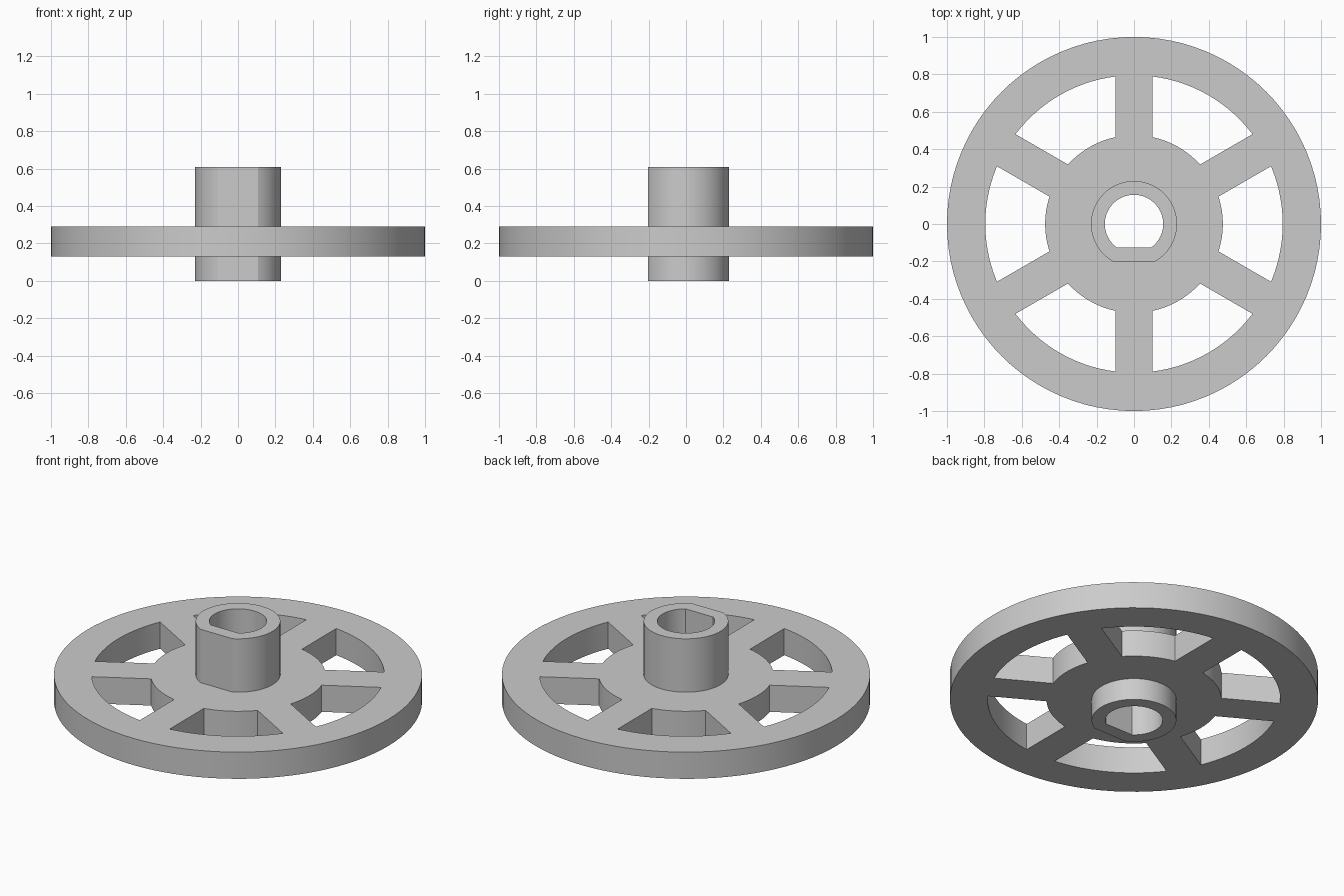
import bpy
import math

if "Cube" in bpy.data.objects:
    bpy.data.objects.remove(bpy.data.objects["Cube"], do_unlink=True)

grey = bpy.data.materials.new("plain grey")
grey.use_nodes = True
colour = (0.6, 0.6, 0.6, 1)
grey.diffuse_color = colour
grey.node_tree.nodes["Principled BSDF"].inputs["Base Color"].default_value = colour


def arc(radius, start, end, steps):
    """Points along a circular arc, both ends included."""
    angles = [start + (end - start) * i / steps for i in range(steps + 1)]
    return [(radius * math.cos(a), radius * math.sin(a)) for a in angles]


def d_outline(radius, flat):
    """Circle cut by a flat on its front side."""
    half = math.acos(flat / radius)
    return arc(radius, half - math.pi / 2, 3 * math.pi / 2 - half, 64)


def window(inner, outer, half_width, middle):
    """Opening between two spokes with parallel sides."""
    def side(radius):
        return math.pi / 6 - math.asin(half_width / radius)
    far, near = side(outer), side(inner)
    return (arc(outer, middle - far, middle + far, 14)
            + arc(inner, middle + near, middle - near, 12))


def extruded(name, outlines, bottom, top):
    """Fill nested outlines and extrude them into a solid."""
    curve = bpy.data.curves.new(name, "CURVE")
    curve.dimensions = "2D"
    curve.fill_mode = "BOTH"
    curve.extrude = (top - bottom) / 2
    for points in outlines:
        spline = curve.splines.new("POLY")
        spline.points.add(len(points) - 1)
        for point, (x, y) in zip(spline.points, points):
            point.co = (x, y, 0, 1)
        spline.use_cyclic_u = True
    obj = bpy.data.objects.new(name, curve)
    bpy.context.collection.objects.link(obj)
    obj.location.z = (top + bottom) / 2
    bpy.ops.object.select_all(action="DESELECT")
    obj.select_set(True)
    bpy.context.view_layer.objects.active = obj
    bpy.ops.object.convert(target="MESH")
    obj = bpy.context.object
    # Weld caps to walls and shade
    bpy.ops.object.mode_set(mode="EDIT")
    bpy.ops.mesh.select_all(action="SELECT")
    bpy.ops.mesh.remove_doubles(threshold=0.0001)
    bpy.ops.mesh.normals_make_consistent(inside=False)
    bpy.ops.object.mode_set(mode="OBJECT")
    bpy.ops.object.shade_smooth_by_angle(angle=math.radians(20))
    obj.data.materials.clear()
    obj.data.materials.append(grey)
    return obj


hub_outline = d_outline(0.23, 0.204)
bore = d_outline(0.156, 0.126)

# Spoked wheel: rim, six spokes and centre disc in one plate
rim = arc(1.0, 0, 2 * math.pi, 96)[:-1]
windows = [window(0.475, 0.795, 0.099, i * math.pi / 3) for i in range(6)]
extruded("spoked_wheel", [rim, hub_outline] + windows, 0.13, 0.29)

# Hub sleeve with a flat-sided bore
extruded("hub_sleeve", [hub_outline, bore], 0, 0.61)
